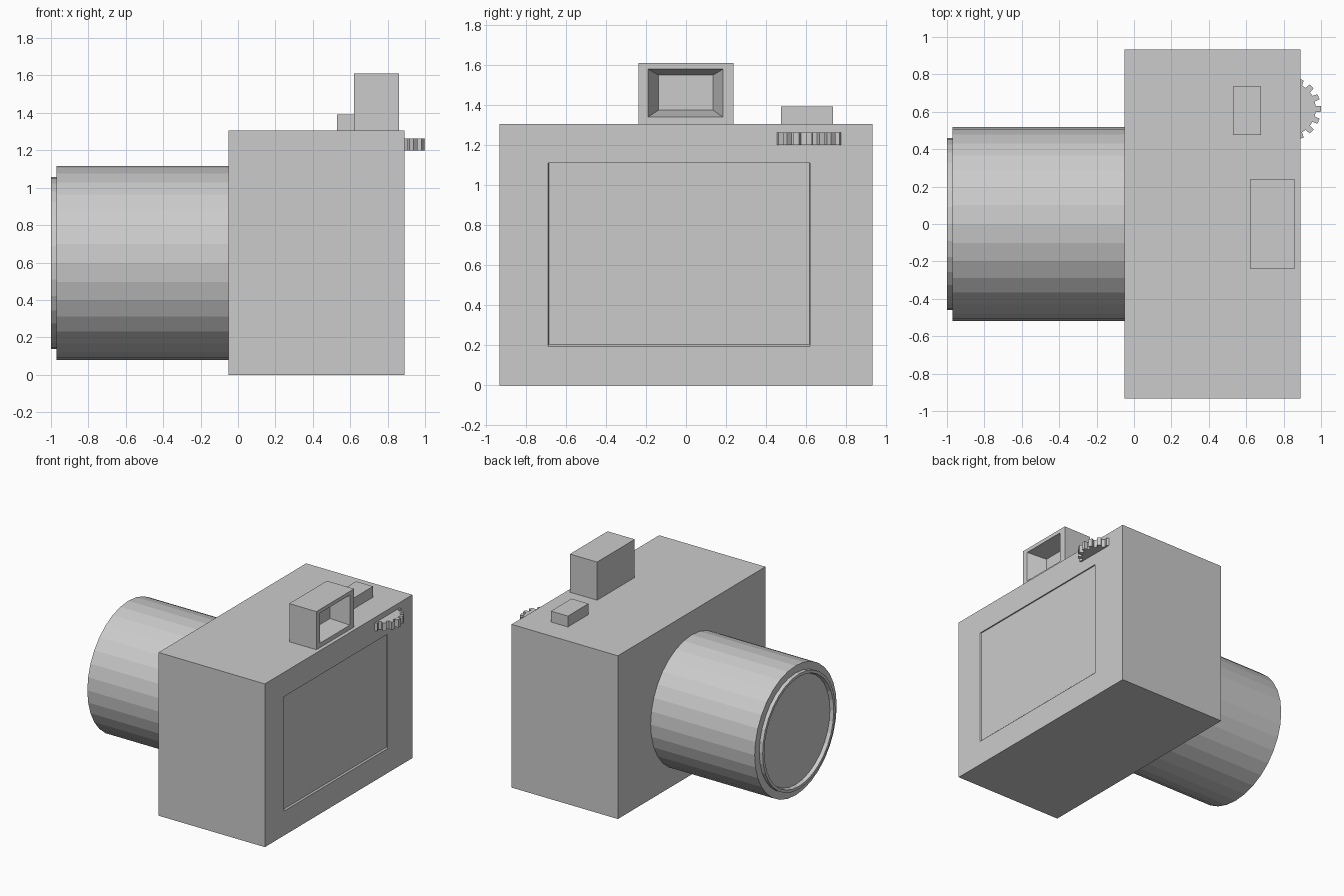
import bpy, bmesh, math
from mathutils import Vector, Matrix

if "Cube" in bpy.data.objects:
    bpy.data.objects.remove(bpy.data.objects["Cube"])


def finish(name, bm):
    bmesh.ops.recalc_face_normals(bm, faces=bm.faces)
    mesh = bpy.data.meshes.new(name)
    bm.to_mesh(mesh)
    bm.free()
    obj = bpy.data.objects.new(name, mesh)
    bpy.context.collection.objects.link(obj)
    return obj


def fit_rect(face, x, rect):
    """Move a +x quad onto the rectangle (y0, y1, z0, z1) at depth x."""
    c = face.calc_center_median()
    y0, y1, z0, z1 = rect
    for v in face.verts:
        v.co = Vector((x, y1 if v.co.y > c.y else y0, z1 if v.co.z > c.z else z0))


def box(name, xs, ys, zs, opening=None, floor=None, depth=0):
    """Box, optionally with a tapered recess in its rear (+x) face."""
    bm = bmesh.new()
    bmesh.ops.create_cube(bm, size=1)
    for v in bm.verts:
        v.co = Vector((xs[v.co.x > 0], ys[v.co.y > 0], zs[v.co.z > 0]))
    if opening:
        bm.normal_update()
        face = max(bm.faces, key=lambda f: f.normal.x)
        bmesh.ops.inset_region(bm, faces=[face], thickness=0.02)
        fit_rect(face, xs[1], opening)
        face = bmesh.ops.extrude_discrete_faces(bm, faces=[face])["faces"][0]
        fit_rect(face, xs[1] - depth, floor)
    return finish(name, bm)


# Body with a shallow screen recess in the back
box("camera_body", (-0.05, 0.89), (-0.932, 0.932), (0, 1.305),
    (-0.69, 0.62, 0.195, 1.11), (-0.685, 0.618, 0.205, 1.11), 0.01)

# Viewfinder with a tapered eyepiece
box("viewfinder", (0.62, 0.86), (-0.238, 0.238), (1.305, 1.61),
    (-0.19, 0.185, 1.34, 1.58), (-0.137, 0.135, 1.375, 1.55), 0.14)

# Shutter button
box("shutter_button", (0.53, 0.68), (0.475, 0.735), (1.305, 1.392))

# Lens barrel: profile (x, radius) turned about the x axis
profile = [(-0.05, 0), (-0.05, 0.518), (-0.97, 0.518), (-0.97, 0.46),
           (-1.0, 0.46), (-1.0, 0.438), (-0.972, 0.43), (-0.972, 0)]
bm = bmesh.new()
verts = [bm.verts.new((x, r, 0)) for x, r in profile]
edges = [bm.edges.new(pair) for pair in zip(verts, verts[1:])]
bmesh.ops.spin(bm, geom=verts + edges, cent=(0, 0, 0), axis=(1, 0, 0),
               angle=2 * math.pi, steps=32)
bmesh.ops.remove_doubles(bm, verts=bm.verts, dist=0.0005)
bm.transform(Matrix.Translation((0, 0, 0.598)))
finish("lens", bm)

# Toothed thumb dial, half sunk in the back
teeth, root, tip = 16, 0.143, 0.171
bm = bmesh.new()
ring = []
for i in range(teeth):
    for offset, r in ((-0.29, root), (-0.22, tip), (0.22, tip), (0.29, root)):
        a = 2 * math.pi * (i + offset) / teeth
        ring.append(bm.verts.new((0.829 + r * math.cos(a), 0.615 + r * math.sin(a), 1.2)))
bottom = bm.faces.new(ring)
top = bmesh.ops.extrude_face_region(bm, geom=[bottom], use_keep_orig=True)["geom"]
bmesh.ops.translate(bm, vec=(0, 0, 0.062),
                    verts=[g for g in top if isinstance(g, bmesh.types.BMVert)])
finish("thumb_dial", bm)
